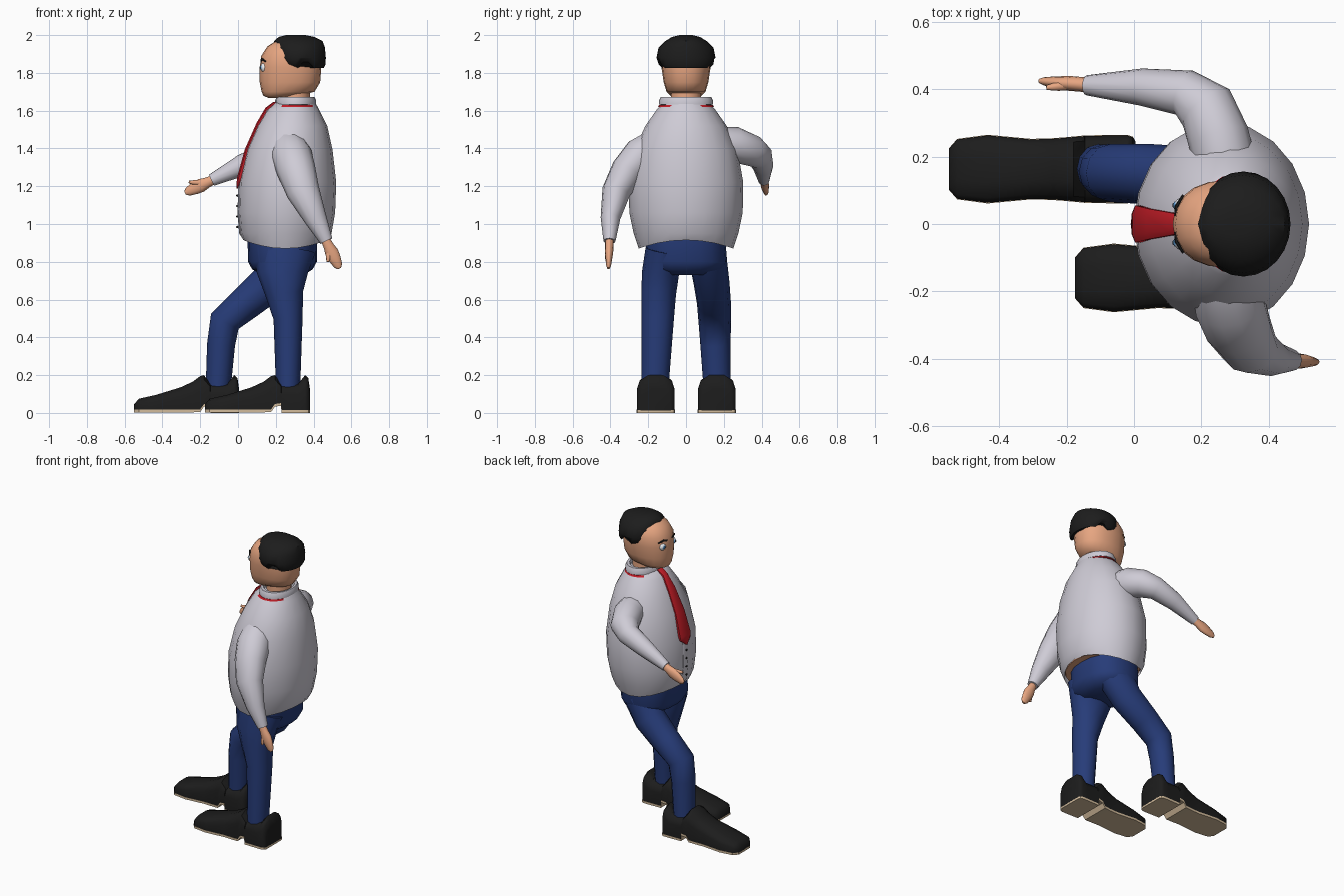
import bpy, bmesh, math
from mathutils import Vector

X, Y, Z = Vector((1, 0, 0)), Vector((0, 1, 0)), Vector((0, 0, 1))


def mat(name, r, g, b):
    m = bpy.data.materials.new(name)
    m.diffuse_color = (r, g, b, 1)
    return m


SKIN = mat("skin", .8, .38, .22)
SHIRT = mat("shirt", .62, .60, .67)
PANTS = mat("navy", .02, .045, .19)
BLACK = mat("black", .012, .012, .012)
RED = mat("red", .55, .012, .02)
TAN = mat("tan", .65, .5, .33)
WHITE = mat("white", .85, .87, .9)
BLUE = mat("blue", .1, .3, .6)


def finish(ob, m, angle=50):
    ob.data.materials.append(m)
    bpy.ops.object.select_all(action='DESELECT')
    ob.select_set(True)
    bpy.context.view_layer.objects.active = ob
    bpy.ops.object.shade_smooth_by_angle(angle=math.radians(angle))
    return ob


def skin_rings(name, rings, m, caps=(True, True), angle=50):
    """Bridge equal-length point rings into one surface."""
    bm = bmesh.new()
    vr = [[bm.verts.new(p) for p in r] for r in rings]
    n = len(vr[0])
    for a, b in zip(vr, vr[1:]):
        for i in range(n):
            bm.faces.new((a[i], a[(i + 1) % n], b[(i + 1) % n], b[i]))
    for use, r in zip(caps, (vr[0], vr[-1])):
        if use:
            bm.faces.new(r)
    bmesh.ops.recalc_face_normals(bm, faces=bm.faces)
    me = bpy.data.meshes.new(name)
    bm.to_mesh(me)
    bm.free()
    ob = bpy.data.objects.new(name, me)
    bpy.context.collection.objects.link(ob)
    return finish(ob, m, angle)


def ellipse(c, u, v, n, p=1.0):
    f = lambda s: math.copysign(abs(s) ** p, s)
    return [Vector(c) + u * f(math.cos(2 * math.pi * i / n)) + v * f(math.sin(2 * math.pi * i / n))
            for i in range(n)]


def stack(name, rows, m, n=20, p=1.0, **kw):
    """Horizontal ellipses: (z, centre x, radius x, radius y)."""
    return skin_rings(name, [ellipse((cx, 0, z), X * rx, Y * ry, n, p) for z, cx, rx, ry in rows], m, **kw)


def tube(name, pts, m, ref=Y, n=12, **kw):
    """Ellipses across a bent path: (x, y, z, radius a, radius b)."""
    c = [Vector(q[:3]) for q in pts]
    rings = []
    for i, q in enumerate(pts):
        t = Vector()
        if i > 0:
            t += (c[i] - c[i - 1]).normalized()
        if i < len(c) - 1:
            t += (c[i + 1] - c[i]).normalized()
        u = t.cross(ref).normalized()
        v = t.cross(u).normalized()
        rings.append(ellipse(c[i], u * q[3], v * q[4], n))
    return skin_rings(name, rings, m, **kw)


def strip(name, pts, m, out=0.0, thick=.008):
    """Cloth strip on the shirt front: (x, z, half width)."""
    rings = [[Vector((x - out, -w, z)), Vector((x - out - thick, -w * .6, z)), Vector((x - out - thick, w * .6, z)),
              Vector((x - out, w, z)), Vector((x + .03, w, z)), Vector((x + .03, -w, z))] for x, z, w in pts]
    return skin_rings(name, rings, m)


def ball(name, loc, r, m, scale=(1, 1, 1)):
    bpy.ops.mesh.primitive_uv_sphere_add(segments=16, ring_count=10, radius=r, location=loc)
    ob = bpy.context.object
    ob.name, ob.scale = name, scale
    return finish(ob, m)


# shirt body, with the hem raised at front and back
body = stack("shirt_body", [
    (.87, .25, .222, .25), (.95, .252, .243, .277), (1.06, .257, .257, .30), (1.22, .262, .258, .303),
    (1.395, .273, .227, .272), (1.52, .287, .185, .215), (1.605, .292, .138, .155), (1.65, .305, .10, .115)],
    SHIRT, caps=(False, True))
for v in body.data.vertices[:20]:
    v.co.z += .045 * ((v.co.x - .25) / .222) ** 2
stack("belly_underside", [(.915, .25, .215, .245), (.925, .25, .22, .25)], SKIN)

# collar, tie band, neck
stack("collar", [(1.63, .305, .09, .12), (1.632, .305, .108, .143), (1.655, .305, .108, .142),
                 (1.672, .305, .10, .134), (1.67, .305, .086, .11), (1.64, .305, .076, .095)], SHIRT)
stack("tie_band", [(1.615, .30, .10, .13), (1.62, .30, .118, .148), (1.63, .303, .11, .142)], RED)
stack("neck", [(1.62, .305, .075, .08), (1.74, .305, .075, .08)], SKIN, n=16)

# shirt front strip, buttons and tie
strip("button_strip", [(.15, 1.6, .025), (.103, 1.52, .025), (.047, 1.395, .025), (.006, 1.22, .025),
                       (.001, 1.06, .025), (.01, .95, .025), (.03, .92, .025)], SHIRT, thick=.004)
for k in range(4):
    ball("button", (-.004, .0, 1.15 - .055 * k), .006, BLACK)
strip("tie", [(.195, 1.645, .024), (.155, 1.615, .022), (.108, 1.535, .034), (.046, 1.395, .045),
              (.006, 1.25, .055), (.003, 1.225, .05), (.001, 1.188, .004)], RED, out=.002)

# head
stack("head", [(1.668, .20, .04, .045), (1.678, .225, .09, .08), (1.70, .265, .14, .103), (1.75, .275, .16, .118),
               (1.83, .278, .163, .13), (1.89, .28, .157, .13), (1.94, .285, .13, .11), (1.975, .29, .08, .07)],
      SKIN, p=.9)

# hair cap: flat V-shaped front, notch behind the sideburns
hair = stack("hair", [(1.827, .345, .11, .13), (1.845, .335, .128, .15), (1.88, .325, .14, .156),
                      (1.935, .322, .138, .145), (1.968, .318, .13, .11), (1.99, .31, .095, .075),
                      (2.0, .305, .05, .035)], BLACK, n=24, angle=40)
for v in hair.data.vertices:
    low = max(0, (1.96 - v.co.z) / .13)
    v.co.x = max(v.co.x, .19 + .28 * abs(v.co.y) + .015 * low)
    if v.co.z < 1.85 and .33 < v.co.x < .39:
        v.co.z += .03

# eyes and brows
for s in (-1, 1):
    ball("eye", (.142, s * .052, 1.828), .026, WHITE, (.9, 1, 1))
    ball("iris", (.125, s * .055, 1.828), .013, BLUE, (.7, 1, 1))
    ball("pupil", (.118, s * .056, 1.828), .007, BLACK, (.6, 1, 1))
    tube("eyebrow", [(.124, s * .025, 1.862, .004, .006), (.126, s * .052, 1.873, .006, .007),
                     (.146, s * .085, 1.86, .004, .004)], BLACK, ref=Z, n=6)

# sleeves
tube("right_sleeve", [(.27, -.175, 1.40, .10, .095), (.285, -.24, 1.36, .108, .10), (.31, -.31, 1.28, .102, .09),
                      (.345, -.37, 1.17, .088, .076), (.41, -.40, 1.03, .06, .052), (.468, -.405, .91, .034, .032)],
     SHIRT)
tube("left_sleeve", [(.27, .18, 1.42, .092, .095), (.25, .26, 1.42, .092, .095), (.215, .345, 1.39, .088, .085),
                     (.15, .39, 1.36, .07, .07), (.02, .407, 1.31, .055, .057), (-.14, .412, 1.232, .03, .032)],
     SHIRT, ref=Z)


def hand(side, wrist, tip, thumb):
    """Flat mitten from wrist to fingertip, plus a thumb."""
    w, e = Vector(wrist), Vector(tip)
    prof = [(0, .024, .022), (.25, .028, .022), (.45, .036, .022), (.65, .033, .018), (.9, .024, .013), (1, .01, .007)]
    tube(side + "_hand", [(*w.lerp(e, k), a, b) for k, a, b in prof], SKIN)
    a, b = w.lerp(e, .3), Vector(thumb)
    tube(side + "_thumb", [(*a.lerp(b, k), r, r) for k, r in ((0, .016), (.6, .014), (1, .007))], SKIN, n=8)


hand("right", (.462, -.405, .92), (.537, -.41, .765), (.475, -.42, .80))
hand("left", (-.125, .412, 1.237), (-.28, .425, 1.165), (-.26, .405, 1.222))

# trousers
stack("trouser_hips", [(.73, .24, .11, .12), (.76, .235, .16, .2), (.80, .235, .182, .218), (.95, .235, .185, .205)],
      PANTS, p=.85)
tube("right_trouser_leg", [(.245, -.115, .86, .165, .10), (.235, -.135, .74, .135, .098), (.245, -.145, .63, .10, .092),
                           (.265, -.15, .5, .077, .086), (.265, -.165, .13, .064, .072)], PANTS)
tube("left_trouser_leg", [(.25, .115, .82, .12, .10), (.17, .135, .69, .105, .095), (.04, .148, .58, .09, .09),
                          (-.07, .152, .485, .083, .086), (-.09, .156, .36, .074, .08), (-.105, .165, .13, .066, .072)],
     PANTS)

# shoes: (x, half width, top, underside)
SHOE = [(-.175, .06, .045, .015), (-.15, .088, .075, .015), (-.06, .10, .095, .015), (.07, .088, .135, .015),
        (.135, .09, .165, .015), (.175, .093, .195, .017), (.195, .095, .2, .045), (.228, .098, .155, .05),
        (.23, .098, .154, .012), (.32, .10, .155, .012), (.355, .10, .2, .012), (.372, .094, .185, .012),
        (.38, .08, .13, .012)]
ARCH = [(-1, 0), (-1, .6), (-.85, .85), (-.4, 1), (.4, 1), (.85, .85), (1, .6), (1, 0)]
for side, dx, cy in (("right", 0, -.16), ("left", -.375, .163)):
    skin_rings(side + "_shoe", [[Vector((x + dx, cy + w * a, b + (h - b) * k)) for a, k in ARCH]
                                for x, w, h, b in SHOE], BLACK, angle=45)
    skin_rings(side + "_sole", [[Vector((x + dx, cy + a * w * 1.02, b + k)) for a, k in
                                 ((-1, .002), (1, .002), (1, -.012), (-1, -.012))] for x, w, h, b in SHOE],
               TAN, angle=30)
